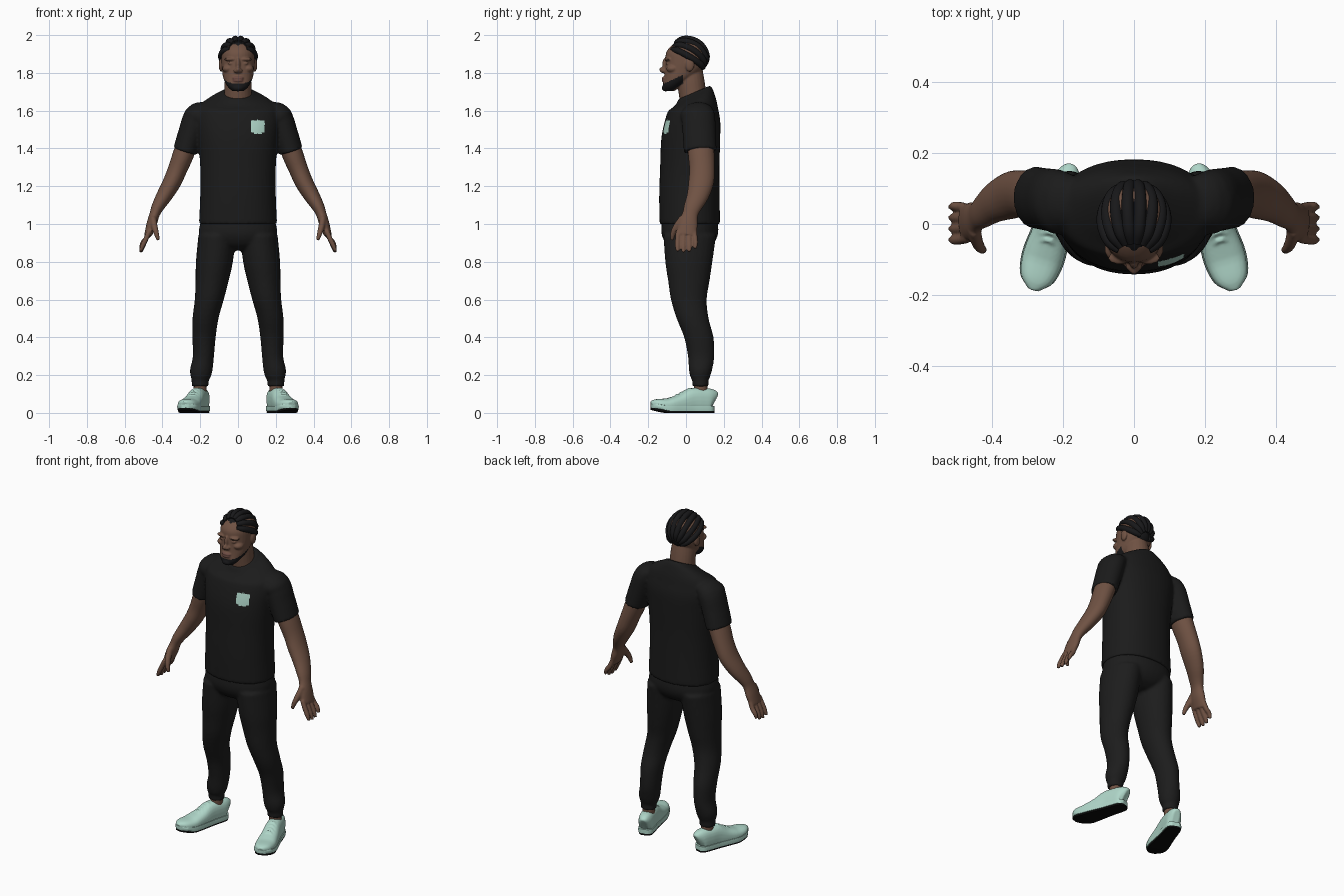
import bpy
import bmesh
from math import sin, cos, pi, radians, copysign
from mathutils import Vector, Matrix

cube = bpy.data.objects.get("Cube")
if cube:
    bpy.data.objects.remove(cube, do_unlink=True)


def material(name, *rgb):
    m = bpy.data.materials.new(name)
    m.use_nodes = True
    m.diffuse_color = (*rgb, 1)
    for node in m.node_tree.nodes:
        if node.type == 'BSDF_PRINCIPLED':
            node.inputs["Base Color"].default_value = (*rgb, 1)
            node.inputs["Roughness"].default_value = .8
    return m


SKIN = material("brown skin", .16, .084, .056)
LIPS = material("lip brown", .15, .07, .055)
HAIR = material("black hair", .009, .009, .01)
SHIRT = material("shirt black", .011, .011, .011)
CLOTH = material("trouser black", .012, .012, .012)
MINT = material("mint", .43, .67, .58)
SOLE = material("sole black", .003, .003, .003)

X, Y, Z = Vector((1, 0, 0)), Vector((0, 1, 0)), Vector((0, 0, 1))
SIDES = ((1, "left"), (-1, "right"))


def resample(points, n=4):
    """Smooth curve through points of any dimension."""
    p = [Vector(q) for q in points]
    p = [2 * p[0] - p[1]] + p + [2 * p[-1] - p[-2]]
    out = []
    for a, b, c, d in zip(p, p[1:], p[2:], p[3:]):
        for k in range(n):
            t = k / n
            out.append((2 * b + (c - a) * t + (2 * a - 5 * b + 4 * c - d) * t * t
                        + (3 * b - a - 3 * c + d) * t ** 3) / 2)
    return out + [p[-2]]


def loft(bm, rings, side=1, ref=None, sides=24, power=2.0):
    """Skin rings (x, y, z, rx, ry); level rings unless ref turns them along the path."""
    rings = resample(rings)
    centres = [Vector((side * r[0], r[1], r[2])) for r in rings]
    loops = []
    for i, r in enumerate(rings):
        u, v = X, Y
        if ref:
            t = (centres[min(i + 1, len(rings) - 1)] - centres[max(i - 1, 0)]).normalized()
            v = (ref - t * ref.dot(t)).normalized()
            u = v.cross(t)
        loop = []
        for k in range(sides):
            c, s = cos(2 * pi * k / sides), sin(2 * pi * k / sides)
            c, s = (copysign(abs(w) ** (2 / power), w) for w in (c, s))
            loop.append(bm.verts.new(centres[i] + u * c * max(r[3], .002) + v * s * max(r[4], .002)))
        loops.append(loop)
    for a, b in zip(loops, loops[1:]):
        for k in range(sides):
            bm.faces.new((a[k - 1], a[k], b[k], b[k - 1]))
    bm.faces.new(loops[0])
    bm.faces.new(loops[-1])


def ball(bm, loc, rad):
    return bmesh.ops.create_uvsphere(
        bm, u_segments=24, v_segments=14, radius=1,
        matrix=Matrix.Translation(loc) @ Matrix.Diagonal((*rad, 1)))["verts"]


def finish(bm, name, mats, voxel=0, relax=3, rule=None):
    """Make the object, fuse its pieces into one skin and colour faces by rule."""
    bmesh.ops.recalc_face_normals(bm, faces=bm.faces[:])
    mesh = bpy.data.meshes.new(name)
    bm.to_mesh(mesh)
    bm.free()
    obj = bpy.data.objects.new(name, mesh)
    bpy.context.collection.objects.link(obj)
    for m in mats:
        mesh.materials.append(m)
    if voxel:
        fuse = obj.modifiers.new("fuse", 'REMESH')
        fuse.mode, fuse.voxel_size = 'VOXEL', voxel
        soft = obj.modifiers.new("soften", 'SMOOTH')
        soft.factor, soft.iterations = .5, relax
        graph = bpy.context.evaluated_depsgraph_get()
        obj.data = bpy.data.meshes.new_from_object(obj.evaluated_get(graph))
        obj.modifiers.clear()
        mesh = obj.data
    mesh.shade_smooth()
    mesh.set_sharp_from_angle(angle=radians(55))
    if rule:
        for f in mesh.polygons:
            f.material_index = rule(*f.center)


# Shirt: torso, shoulders and sleeves, lower neckline at the front, chest patch
bm = bmesh.new()
loft(bm, [(0, .02, 1, .207, .16), (0, .018, 1.15, .2, .16), (0, .02, 1.3, .2, .157),
          (0, .025, 1.45, .212, .156), (0, .035, 1.55, .222, .146), (0, .04, 1.62, .21, .126),
          (0, .045, 1.66, .16, .105), (0, .045, 1.69, .092, .09), (0, .045, 1.7, .08, .083)],
     sides=40, power=2.2)
for v in bm.verts:
    v.co.z += (v.co.y - .05) * .42 * min(max((v.co.z - 1.6) / .08, 0), 1)
for s, _ in SIDES:
    ball(bm, (s * .212, .06, 1.57), (.076, .09, .066))
    loft(bm, [(.16, .06, 1.61, .04, .07), (.215, .065, 1.575, .066, .088),
              (.25, .07, 1.48, .067, .088), (.28, .075, 1.385, .065, .087)], s, Y)


def shirt_colour(x, y, z):
    patch = abs((x - .105) / .036) ** 5 + abs((z - 1.515) / .036) ** 5 < 1
    return int(patch and y < 0)


finish(bm, "shirt", [SHIRT, MINT], .008, 6, shirt_colour)

# Trousers: hips and two tapering legs with cuffs
bm = bmesh.new()
loft(bm, [(0, .02, 1.04, .19, .145), (0, .02, .95, .207, .15),
          (0, .02, .89, .16, .12), (0, .02, .86, .08, .07)], sides=36, power=2.2)
for s, _ in SIDES:
    loft(bm, [(.11, .02, .94, .1, .14), (.125, .015, .8, .098, .125), (.137, .015, .7, .088, .11),
              (.152, .015, .6, .077, .095), (.172, .035, .5, .069, .085), (.18, .068, .4, .062, .078),
              (.183, .08, .3, .056, .07), (.194, .077, .23, .06, .062), (.197, .075, .19, .053, .052),
              (.2, .076, .175, .046, .044), (.2, .077, .14, .046, .043)], s)
finish(bm, "trousers", [CLOTH], .009, 4)

# Arms with palm, fingers and thumb
for s, label in SIDES:
    bm = bmesh.new()
    loft(bm, [(.25, .075, 1.48, .052, .07), (.285, .08, 1.38, .056, .07), (.32, .085, 1.29, .051, .067),
              (.35, .08, 1.22, .048, .067), (.39, .062, 1.15, .042, .058), (.425, .035, 1.09, .033, .047),
              (.442, .022, 1.05, .027, .042), (.457, .01, 1, .027, .052), (.477, .003, .94, .02, .052)], s, Y)
    for i in range(4):
        y = -.04 + .028 * i
        drop = (.005, 0, .003, .02)[i]
        loft(bm, [(.468, y, .965, .014, .014), (.488, y * 1.1, .92, .014, .014),
                  (.505, y * 1.15, .88 + drop, .013, .013), (.516, y * 1.1, .85 + drop, .009, .009)], s, Y, 12)
    loft(bm, [(.45, -.015, 1.03, .018, .022), (.442, -.05, .985, .017, .019),
              (.432, -.068, .95, .014, .015), (.422, -.074, .915, .009, .009)], s, Y, 12)
    finish(bm, label + "_arm", [SKIN], .0055, 3)

# Head and neck with facial features
bm = bmesh.new()
loft(bm, [(0, .05, 1.58, .08, .07), (0, .036, 1.68, .073, .073),
          (0, .025, 1.76, .07, .073), (0, .015, 1.83, .06, .07)])
loft(bm, [(0, -.088, 1.703, .03, .025), (0, -.075, 1.73, .057, .047), (0, -.04, 1.77, .077, .075),
          (0, -.015, 1.81, .084, .097), (0, 0, 1.86, .089, .109), (0, .002, 1.91, .087, .106),
          (0, .01, 1.95, .07, .08), (0, .012, 1.972, .035, .04)], sides=32, power=2.2)
ball(bm, (0, -.117, 1.812), (.024, .02, .014))
ball(bm, (0, -.122, 1.818), (.013, .021, .014))
ball(bm, (0, -.11, 1.845), (.012, .016, .036))
ball(bm, (0, -.114, 1.773), (.03, .014, .008))
ball(bm, (0, -.114, 1.759), (.027, .014, .008))
ball(bm, (0, -.108, 1.72), (.03, .02, .018))
for s, _ in SIDES:
    ball(bm, (s * .04, -.096, 1.872), (.034, .018, .009))
    ball(bm, (s * .037, -.095, 1.85), (.017, .013, .008))
    ball(bm, (s * .052, -.07, 1.822), (.031, .034, .022))
    ball(bm, (s * .09, .02, 1.842), (.012, .024, .035))


def head_colour(x, y, z):
    if 1.685 + .7 * (y + .1) < z < 1.742 + .45 * (y + .12) and y < -.015:
        return 1
    return 2 if abs(x) < .028 and 1.75 < z < 1.781 and y < -.113 else 0


finish(bm, "head", [SKIN, HAIR, LIPS], .0045, 3, head_colour)

# Hair: tilted half cap with rows of braids running front to back
bm = bmesh.new()
rx, ry, rz = .09, .107, .11
for v in ball(bm, (0, 0, 0), (rx, ry, rz)):
    v.co.z = max(v.co.z, -.012)
for i in range(8):
    a = radians(-80 + 160 * i / 7)
    path = []
    for k in range(8):
        t = radians(28 + 19 * k)
        r = .011 if k in (0, 7) else .017
        path.append((rx * sin(a) * sin(t), -ry * cos(t), rz * cos(a) * sin(t) - .002, r, r))
    loft(bm, path, 1, X, 12)
bm.transform(Matrix.Translation((0, .004, 1.874)) @ Matrix.Rotation(radians(-30), 4, 'X'))
finish(bm, "braided_hair", [HAIR])

# Shoes: sections are (distance from heel, half width, height)
FOOT = [(0, .02, .11), (.02, .04, .128), (.07, .045, .132), (.12, .047, .13), (.18, .053, .1),
        (.25, .058, .078), (.31, .047, .062), (.342, .018, .045)]


def shoe_layer(low, high, grow, side, laces=False):
    layer = bmesh.new()
    mid = (low + high) / 2
    rings = [(0, -d, h / 2 if laces else mid, w * grow, h / 2) for d, w, h in FOOT]
    loft(layer, rings, 1, Z, 24, 2.5)
    for v in layer.verts:
        v.co.z = min(max(v.co.z, low), high)
    if laces:
        for i in range(4):
            d, top = .125 + .022 * i, .127 - .0105 * i
            for e in (-1, 1):
                loft(layer, [(-.03 * e, -d, top - .012, .005, .005), (0, -d - .009, top + .003, .005, .005),
                             (.03 * e, -d - .018, top - .016, .005, .005)], 1, Y, 8)
    for v in layer.verts:
        v.co.z += max(0, -.26 - v.co.y) * .2
    layer.transform(Matrix.Diagonal((side, 1, 1, 1)) @ Matrix.Translation((.183, .145, 0))
                    @ Matrix.Rotation(radians(17), 4, 'Z'))
    return layer


for s, label in SIDES:
    finish(shoe_layer(.02, 1, 1, s, True), label + "_shoe_upper", [MINT], .005, 2)
    finish(shoe_layer(.01, .036, 1.06, s), label + "_shoe_midsole", [MINT])
    finish(shoe_layer(0, .011, .97, s), label + "_shoe_outsole", [SOLE])
    bm = bmesh.new()
    loft(bm, [(.2, .08, .06, .034, .04), (.2, .078, .12, .034, .036), (.2, .077, .18, .036, .036)], s)
    finish(bm, label + "_ankle", [SKIN])
